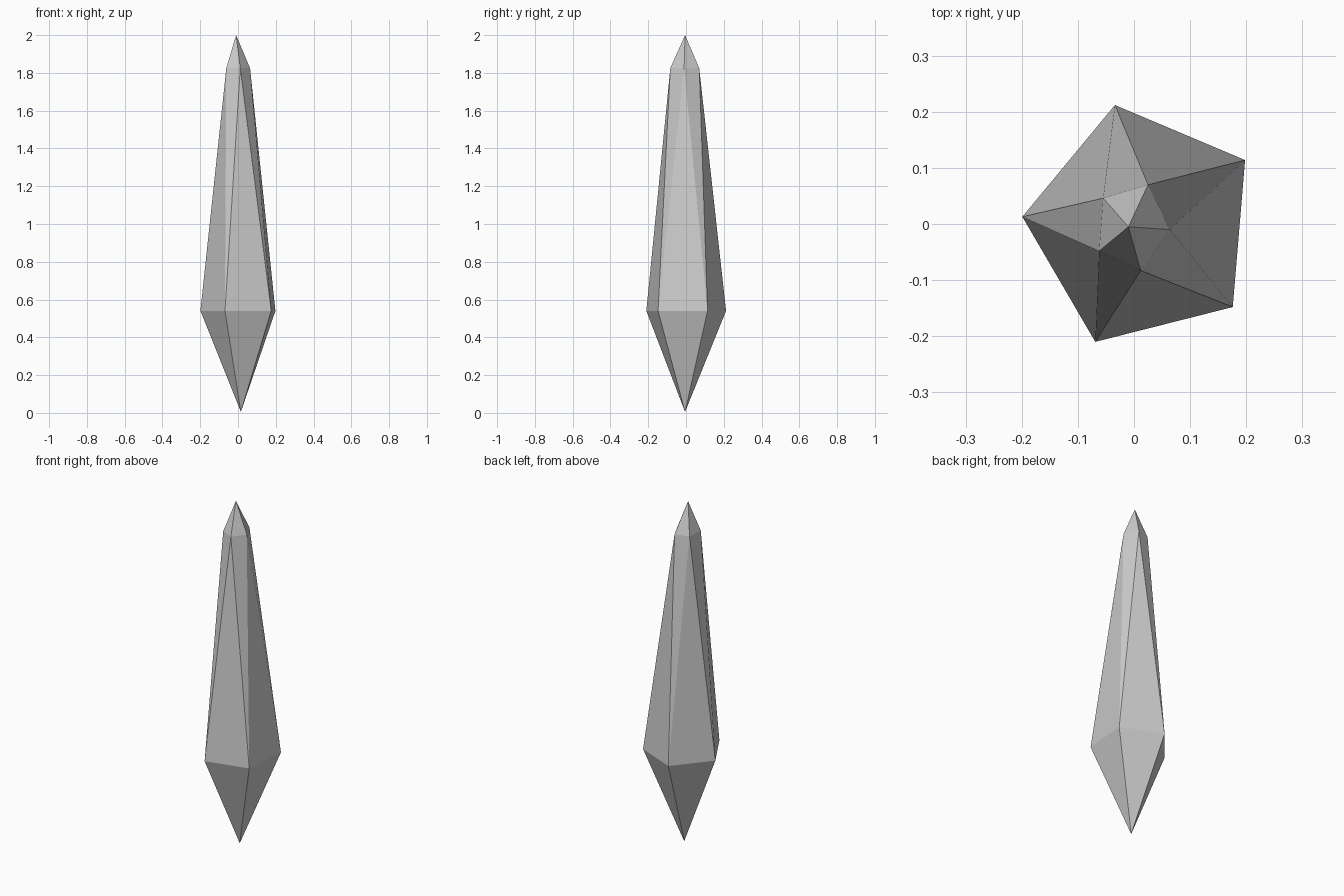
import bpy, bmesh

if "Cube" in bpy.data.objects:
    bpy.data.objects.remove(bpy.data.objects["Cube"])

# Irregular five-sided rings, counter-clockwise seen from above
GIRDLE_Z, SHOULDER_Z = 0.54, 1.825
girdle_xy = [(-0.034, 0.212), (-0.199, 0.013), (-0.069, -0.21), (0.176, -0.148), (0.198, 0.114)]
shoulder_xy = [(0.025, 0.07), (-0.055, 0.046), (-0.062, -0.048), (0.012, -0.083), (0.064, -0.01)]

bm = bmesh.new()
girdle = [bm.verts.new((x, y, GIRDLE_Z)) for x, y in girdle_xy]
shoulder = [bm.verts.new((x, y, SHOULDER_Z)) for x, y in shoulder_xy]
base_point = bm.verts.new((0.015, -0.005, 0.005))
tip = bm.verts.new((-0.01, -0.005, 2.0))

for i in range(5):
    j = (i + 1) % 5
    # Lower point facets
    bm.faces.new((base_point, girdle[j], girdle[i]))
    # Long body facets, alternating up and down triangles
    bm.faces.new((girdle[i], girdle[j], shoulder[j]))
    bm.faces.new((girdle[i], shoulder[j], shoulder[i]))
    # Tip facets
    bm.faces.new((shoulder[i], shoulder[j], tip))

bmesh.ops.recalc_face_normals(bm, faces=bm.faces)
mesh = bpy.data.meshes.new("crystal_shard")
bm.to_mesh(mesh)
bm.free()
bpy.context.collection.objects.link(bpy.data.objects.new("crystal_shard", mesh))
